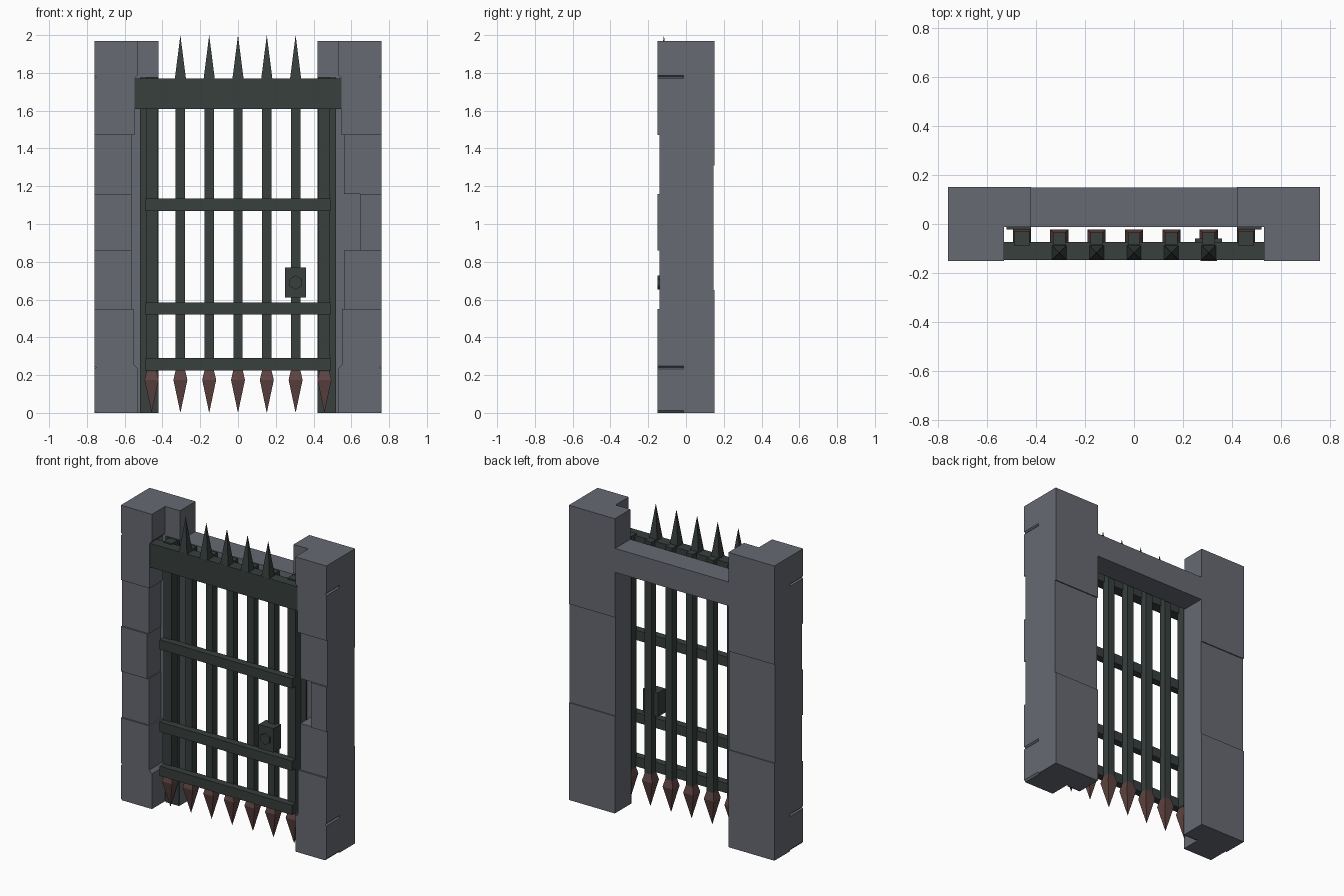
import bpy, bmesh, math

if "Cube" in bpy.data.objects:
    bpy.data.objects.remove(bpy.data.objects["Cube"])


def material(name, rgb):
    m = bpy.data.materials.new(name)
    m.diffuse_color = (*rgb, 1)
    m.use_nodes = True
    m.node_tree.nodes["Principled BSDF"].inputs["Base Color"].default_value = m.diffuse_color
    return m


STONE = material("grey stone", (0.135, 0.143, 0.17))
IRON = material("dark iron", (0.038, 0.050, 0.047))
RUST = material("rusty points", (0.115, 0.058, 0.054))


def finish(name, bm, mat):
    bmesh.ops.recalc_face_normals(bm, faces=bm.faces)
    me = bpy.data.meshes.new(name)
    bm.to_mesh(me)
    bm.free()
    me.materials.append(mat)
    ob = bpy.data.objects.new(name, me)
    bpy.context.collection.objects.link(ob)
    return ob


def box(name, x0, x1, y0, y1, z0, z1, mat):
    return prism(name, [(x0, z0), (x1, z0), (x1, z1), (x0, z1)], y0, y1, mat)


def prism(name, outline, y0, y1, mat):
    """Extrude an x-z outline along y."""
    bm = bmesh.new()
    front = bm.faces.new([bm.verts.new((x, y0, z)) for x, z in outline])
    ext = bmesh.ops.extrude_face_region(bm, geom=[front])
    verts = [v for v in ext["geom"] if isinstance(v, bmesh.types.BMVert)]
    bmesh.ops.translate(bm, verts=verts, vec=(0, y1 - y0, 0))
    return finish(name, bm, mat)


def spike(name, x, y, sections, tip, mat):
    """Square point: (z, half width) sections closed by a tip."""
    bm = bmesh.new()
    rings = [[bm.verts.new((x + sx * h, y + sy * h, z))
              for sx, sy in ((-1, -1), (1, -1), (1, 1), (-1, 1))] for z, h in sections]
    end = bm.verts.new((x, y, tip))
    bm.faces.new(rings[0])
    for i in range(4):
        j = (i + 1) % 4
        for a, b in zip(rings, rings[1:]):
            bm.faces.new((a[i], a[j], b[j], b[i]))
        bm.faces.new((rings[-1][i], rings[-1][j], end))
    return finish(name, bm, mat)


# Stone pillars: a back core in three courses, front blocks with notched edges
OUT = 0.76
top_block = [(0.53, 1.97), (OUT, 1.97), (OUT, 1.787), (0.75, 1.778), (OUT, 1.77),
             (OUT, 1.47), (0.548, 1.47), (0.548, 1.77), (0.53, 1.79)]
foot_block = [(0.53, 0), (0.75, 0), (OUT, 0.012), (OUT, 0.232), (0.75, 0.24), (OUT, 0.249),
              (OUT, 0.55), (0.55, 0.55), (0.55, 0.255), (0.53, 0.235)]
for side, s in (("left", -1), ("right", 1)):
    for course, z0, z1, back in (("lower", 0, 0.65, 0.152), ("middle", 0.65, 1.31, 0.145),
                                 ("upper", 1.31, 1.97, 0.152)):
        box(f"{side}_pillar_{course}", s * 0.42, s * OUT, -0.013, back, z0, z1, STONE)
    chipped = 0.645 if s > 0 else 0.565
    for name, outline, front in (
            ("top_block", top_block, -0.152),
            ("foot_block", foot_block, -0.152),
            ("block_1", [(0.56, 0.55), (OUT, 0.55), (OUT, 0.86), (0.56, 0.86)], -0.141),
            ("block_2", [(chipped, 0.86), (OUT, 0.86), (OUT, 1.16), (chipped, 1.16)], -0.152),
            ("block_3", [(0.56, 1.16), (OUT, 1.16), (OUT, 1.47), (0.56, 1.47)], -0.141)):
        prism(f"{side}_{name}", [(s * x, z) for x, z in outline], front, -0.013, STONE)
    # Iron guide rail behind the gate
    box(f"{side}_guide_rail", s * 0.42, s * 0.52, -0.022, -0.012, 0, 1.775, IRON)

# Stone lintel
box("lintel", -0.42, 0.42, -0.012, 0.148, 1.61, 1.77, STONE)

# Gate: beam, cross bars, upright bars with points
box("top_beam", -0.55, 0.55, -0.147, -0.074, 1.61, 1.77, IRON)
for i, z in enumerate((0.225, 0.52, 1.07)):
    box(f"cross_bar_{i}", -0.49, 0.49, -0.13, -0.08, z, z + 0.065, IRON)
for i in range(-3, 4):
    x = i * 0.1525
    w = 0.03 if abs(i) == 3 else 0.025
    box(f"upright_bar_{i + 3}", x - w, x + w, -0.06 - w, -0.06 + w, 0.22, 1.778, IRON)
    spike(f"lower_point_{i + 3}", x, -0.06, [(0.225, 0.025), (0.175, 0.037)], 0.0, RUST)
    if abs(i) < 3:
        spike(f"upper_spike_{i + 3}", x, -0.117, [(1.765, 0.03)], 2.0, IRON)

# Lock box with six-sided knob
box("lock_box", 0.25, 0.36, -0.139, -0.06, 0.61, 0.77, IRON)
prism("lock_knob", [(0.305 + 0.038 * math.sin(a * math.pi / 3), 0.69 + 0.038 * math.cos(a * math.pi / 3))
                    for a in range(6)], -0.152, -0.13, IRON)
